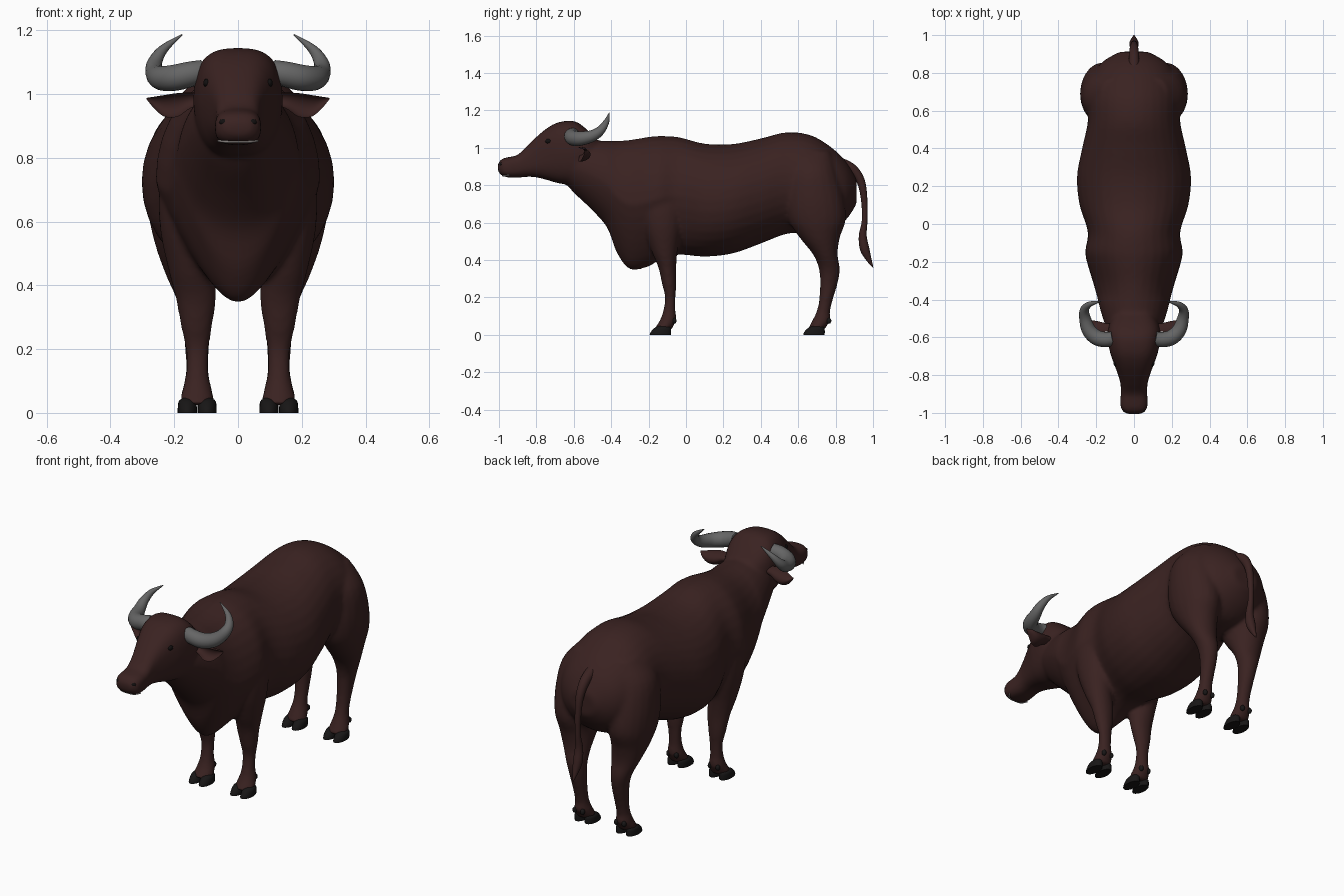
import bpy, bmesh, math
from mathutils import Vector

if "Cube" in bpy.data.objects:
    bpy.data.objects.remove(bpy.data.objects["Cube"])


def material(name, c):
    m = bpy.data.materials.new(name)
    m.diffuse_color = (*c, 1)
    m.use_nodes = True
    m.node_tree.nodes["Principled BSDF"].inputs["Base Color"].default_value = m.diffuse_color
    return m


HIDE = material("hide", (0.042, 0.016, 0.015))
HORN = material("horn", (0.13, 0.13, 0.13))
HOOF = material("hoof", (0.009, 0.008, 0.008))
DARK = material("dark", (0.006, 0.005, 0.005))
LIP = material("lip", (0.3, 0.27, 0.26))


def spline(rows, steps):
    """Catmull-Rom interpolation through rows of numbers."""
    out = []
    n = len(rows)
    for i in range(n - 1):
        a, b, c, d = rows[max(i - 1, 0)], rows[i], rows[i + 1], rows[min(i + 2, n - 1)]
        for k in range(steps):
            t = k / steps
            out.append([0.5 * (2 * q + (r - p) * t + (2 * p - 5 * q + 4 * r - s) * t * t
                        + (3 * q - p - 3 * r + s) * t ** 3) for p, q, r, s in zip(a, b, c, d)])
    return out + [list(rows[-1])]


def loft(name, rings, mat):
    """Skin a list of rings of points and cap both ends."""
    bm = bmesh.new()
    vs = [[bm.verts.new(p) for p in ring] for ring in rings]
    n = len(vs[0])
    for a, b in zip(vs, vs[1:]):
        for i in range(n):
            bm.faces.new((a[i], a[(i + 1) % n], b[(i + 1) % n], b[i]))
    bm.faces.new(vs[0])
    bm.faces.new(vs[-1])
    bmesh.ops.recalc_face_normals(bm, faces=bm.faces)
    me = bpy.data.meshes.new(name)
    bm.to_mesh(me)
    bm.free()
    ob = bpy.data.objects.new(name, me)
    bpy.context.collection.objects.link(ob)
    me.materials.append(mat)
    smooth(ob)
    return ob


def smooth(ob, angle=50):
    bpy.ops.object.select_all(action='DESELECT')
    ob.select_set(True)
    bpy.context.view_layer.objects.active = ob
    bpy.ops.object.shade_smooth_by_angle(angle=math.radians(angle))


def ring(c, u, v, n=24, e=2.0):
    """Superellipse around c spanned by u and v."""
    pts = []
    for i in range(n):
        a = 2 * math.pi * i / n
        x, y = math.cos(a), math.sin(a)
        pts.append(Vector(c) + Vector(u) * math.copysign(abs(x) ** (2 / e), x)
                   + Vector(v) * math.copysign(abs(y) ** (2 / e), y))
    return pts


def trunk(name, rows, e):
    """Rows of y, bottom, top, half width, narrowing of the underside."""
    rings = []
    for y, b, t, w, k in spline(rows, 4):
        mid, h = (b + t) / 2, max((t - b) / 2, .004)
        r = ring((0, y, mid), (max(w, .004), 0, 0), (0, 0, h), 32, e)
        for p in r:
            p.x *= 1 - k * max(0, (mid - p.z) / h)
        rings.append(r)
    return loft(name, rings, HIDE)


def column(name, rows, s, mat, steps=4):
    """Rows of x, y, z, x radius, y radius."""
    return loft(name, [ring((s * x, y, z), (rx, 0, 0), (0, ry, 0), 20)
                       for x, y, z, rx, ry in spline(rows, steps)], mat)


def tube(name, rows, s, mat):
    """Rows of x, y, z, radius along a bent path."""
    p = spline(rows, 5)
    rings = []
    u = Vector((0, 0, 1))
    for i, (x, y, z, r) in enumerate(p):
        d = Vector(p[min(i + 1, len(p) - 1)][:3]) - Vector(p[max(i - 1, 0)][:3])
        d.normalize()
        u = u - d * u.dot(d)
        if u.length < 0.1:
            u = Vector((0, 1, 0)) - d * d.y
        u.normalize()
        v = d.cross(u)
        rings.append([Vector((s * q.x, q.y, q.z)) for q in ring((x, y, z), u * r, v * r, 16)])
    return loft(name, rings, mat)


def ball(name, loc, scale, mat):
    bpy.ops.mesh.primitive_uv_sphere_add(segments=16, ring_count=10, location=loc)
    ob = bpy.context.object
    ob.name = name
    ob.scale = scale
    ob.data.materials.append(mat)
    smooth(ob)


# torso with neck, brisket and rump
parts = [trunk("body", [
    (-.66, .83, 1.03, .10, 0), (-.60, .76, 1.035, .13, .1), (-.50, .665, 1.038, .165, .15),
    (-.42, .57, 1.037, .188, .2), (-.37, .44, 1.037, .20, .38), (-.30, .35, 1.042, .22, .45),
    (-.20, .365, 1.058, .25, .4), (-.14, .40, 1.063, .258, .25), (-.04, .428, 1.057, .245, .1),
    (.10, .418, 1.022, .288, 0), (.25, .435, 1.02, .302, 0), (.40, .488, 1.05, .275, 0),
    (.54, .54, 1.083, .245, 0), (.67, .545, 1.066, .245, 0), (.78, .56, 1.0, .222, 0),
    (.86, .62, .92, .165, 0), (.912, .70, .83, .075, 0)], 2.05)]

# head
parts.append(trunk("head", [
    (-1.006, .875, .914, .038, 0), (-.985, .852, .94, .064, 0), (-.95, .841, .95, .073, 0),
    (-.90, .84, .962, .070, 0), (-.85, .845, 1.01, .071, 0), (-.80, .842, 1.058, .084, 0),
    (-.74, .827, 1.107, .106, .05), (-.68, .81, 1.137, .127, .1), (-.60, .80, 1.143, .140, .1),
    (-.54, .80, 1.107, .134, .1), (-.47, .82, 1.035, .10, 0)], 2.9))

FRONT = [(.15, -.13, .85, .05, .08), (.165, -.13, .72, .08, .115), (.165, -.125, .58, .08, .10),
         (.147, -.115, .45, .072, .07), (.132, -.10, .36, .064, .048), (.13, -.09, .27, .049, .038),
         (.128, -.084, .20, .037, .028), (.128, -.089, .13, .035, .033), (.128, -.095, .08, .045, .044),
         (.128, -.115, .045, .053, .046), (.128, -.125, .025, .05, .05)]
HIND = [(.12, .68, .98, .06, .09), (.15, .675, .88, .113, .13), (.165, .685, .75, .12, .155),
        (.165, .70, .62, .115, .155), (.160, .715, .52, .098, .108), (.15, .745, .43, .076, .066),
        (.137, .767, .35, .054, .056), (.13, .763, .27, .043, .047), (.128, .747, .18, .037, .036),
        (.128, .733, .12, .037, .037), (.128, .725, .08, .045, .048), (.128, .705, .045, .053, .046),
        (.128, .695, .025, .05, .05)]

for s, side in ((1, "left"), (-1, "right")):
    # legs, cloven hooves and dewclaws
    for rows, label, hy, dy in ((FRONT, "front", -.137, -.064), (HIND, "hind", .684, .764)):
        parts.append(column(f"{label}_leg_{side}", rows, s, HIDE))
        for k in (-1, 1):
            x = .128 + k * .031
            column(f"{label}_hoof_{side}", [(x, hy, 0, .030, .057), (x, hy + .003, .015, .030, .055),
                   (x, hy + .012, .036, .027, .044), (x, hy + .018, .046, .016, .028)], s, HOOF, 3)
            ball(f"{label}_dewclaw_{side}", (s * (.128 + k * .024), dy, .075), (.012, .013, .016), HOOF)

    # horn
    tube(f"horn_{side}", [(.11, -.605, 1.07, .037), (.15, -.612, 1.062, .040), (.20, -.60, 1.051, .041),
         (.24, -.56, 1.05, .038), (.259, -.50, 1.064, .031), (.262, -.455, 1.095, .024),
         (.235, -.425, 1.14, .015), (.175, -.41, 1.187, .002)], s, HORN)

    # cupped ear, open to the front
    rings = []
    for x, y, z, ry, rz in spline([(.11, -.56, .985, .03, .018), (.15, -.57, .98, .045, .025),
                                   (.19, -.575, .966, .06, .037), (.23, -.565, .963, .055, .034),
                                   (.262, -.55, .973, .035, .019), (.287, -.54, .986, .004, .002)], 4):
        r = ring((s * x, y, z), (0, 0, rz), (0, ry, 0), 20)
        for p in r:
            if p.y < y:
                p.y = y + .6 * (y - p.y)
        rings.append(r)
    loft(f"ear_{side}", rings, HIDE)

    # eye and nostril
    ball(f"eye_{side}", (s * .098, -.735, 1.035), (.011, .018, .013), DARK)
    ball(f"nostril_{side}", (s * .042, -.987, .912), (.017, .011, .011), DARK)

# fuse trunk, head and legs into one smooth hide
bpy.ops.object.select_all(action='DESELECT')
for ob in parts:
    ob.select_set(True)
hide = parts[0]
bpy.context.view_layer.objects.active = hide
bpy.ops.object.join()
for m in list(hide.modifiers):
    hide.modifiers.remove(m)
rm = hide.modifiers.new("fuse", 'REMESH')
rm.mode = 'VOXEL'
rm.voxel_size = .011
rm.use_smooth_shade = True
sm = hide.modifiers.new("soften", 'SMOOTH')
sm.factor = .5
sm.iterations = 6
bpy.ops.object.modifier_apply(modifier="fuse")
bpy.ops.object.modifier_apply(modifier="soften")
smooth(hide, 80)

# tail with tuft
tube("tail", [(0, .82, .92, .03), (0, .89, .885, .027), (0, .935, .82, .022), (0, .953, .72, .017),
              (0, .955, .61, .015), (0, .945, .53, .021), (0, .955, .46, .025), (0, .977, .405, .015),
              (0, 1.0, .36, .002)], 1, HIDE)

# pale lip line
tube("mouth", [(-.062, -.945, .853, .003), (-.04, -.972, .852, .005), (0, -.978, .852, .005),
               (.04, -.972, .852, .005), (.062, -.945, .853, .003)], 1, LIP)
